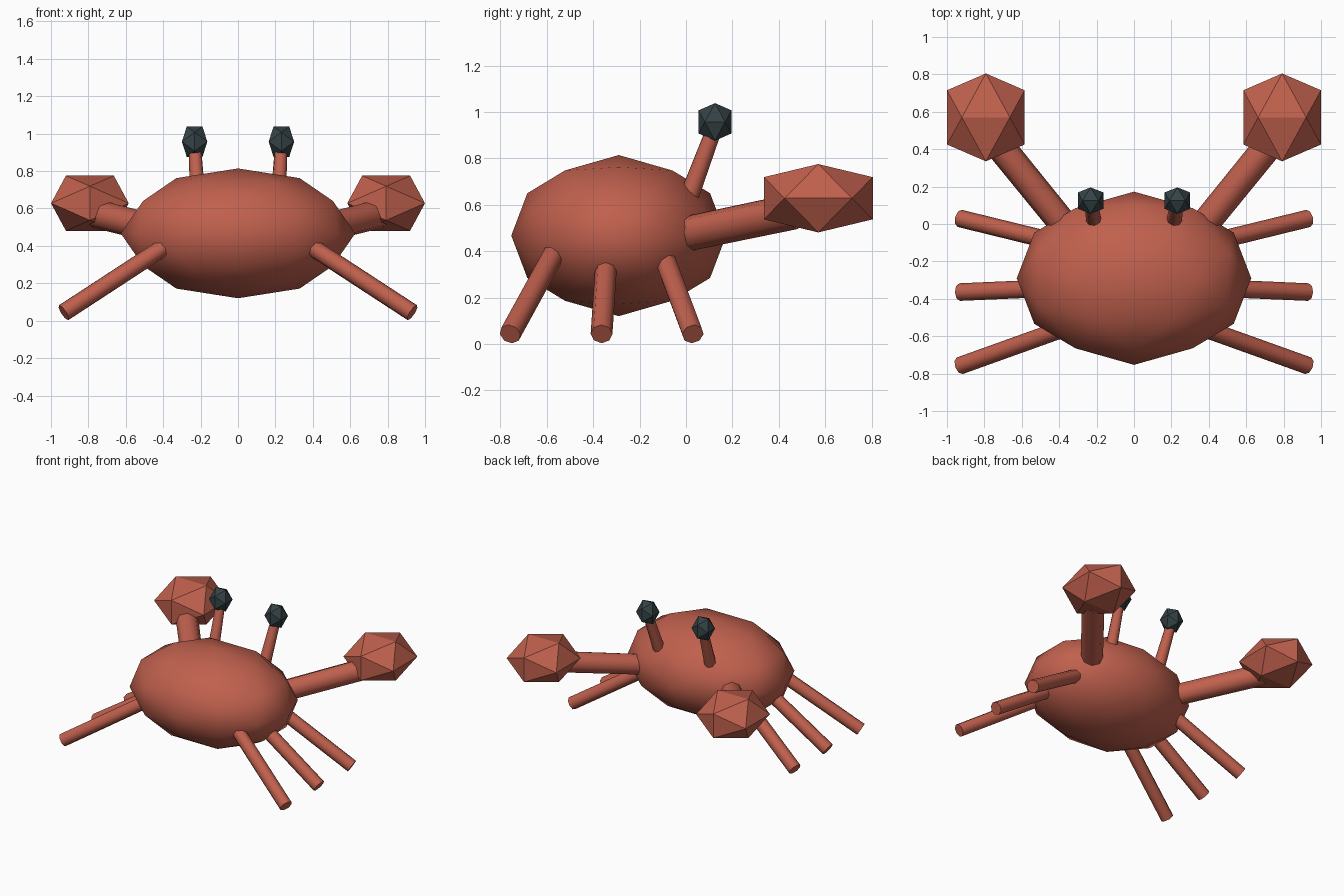
import bpy, bmesh, math
from mathutils import Vector

if "Cube" in bpy.data.objects:
    bpy.data.objects.remove(bpy.data.objects["Cube"])


def material(name, rgb):
    m = bpy.data.materials.new(name)
    m.diffuse_color = (*rgb, 1)
    m.use_nodes = True
    m.node_tree.nodes["Principled BSDF"].inputs["Base Color"].default_value = m.diffuse_color
    return m


SHELL = material("shell_red", (0.53, 0.118, 0.075))
DARK = material("eye_dark", (0.035, 0.055, 0.06))


def finish(bm, name, mat, smooth_angle=None):
    bmesh.ops.recalc_face_normals(bm, faces=bm.faces)
    me = bpy.data.meshes.new(name)
    bm.to_mesh(me)
    bm.free()
    me.materials.append(mat)
    ob = bpy.data.objects.new(name, me)
    bpy.context.collection.objects.link(ob)
    if smooth_angle:
        bpy.ops.object.select_all(action='DESELECT')
        ob.select_set(True)
        bpy.context.view_layer.objects.active = ob
        bpy.ops.object.shade_smooth_by_angle(angle=math.radians(smooth_angle))
    return ob


def ico(name, centre, radii, mat, detail=0, smooth_angle=None):
    """Icosahedron aligned to its two-fold axes, optionally subdivided, then stretched."""
    bm = bmesh.new()
    g = (1 + math.sqrt(5)) / 2
    for a in (-1, 1):
        for b in (-g, g):
            for co in ((a, 0, b), (0, b, a), (b, a, 0)):
                bm.verts.new(co)
    bmesh.ops.convex_hull(bm, input=bm.verts)
    for _ in range(detail):
        bmesh.ops.subdivide_edges(bm, edges=bm.edges[:], cuts=1, use_grid_fill=True)
    for v in bm.verts:
        n = v.co.normalized()
        v.co = Vector(centre) + Vector(n[i] * radii[i] for i in range(3))
    return finish(bm, name, mat, smooth_angle)


def rod(name, start, end, r1, r2, mat=SHELL, sides=8):
    """Capped rod between two points."""
    p, q = Vector(start), Vector(end)
    bm = bmesh.new()
    bmesh.ops.create_cone(bm, cap_ends=True, segments=sides, radius1=r1,
                          radius2=r2, depth=(q - p).length)
    rot = (q - p).to_track_quat('Z', 'Y')
    for v in bm.verts:
        v.co = rot @ v.co + (p + q) / 2
    return finish(bm, name, mat, 50)


# Shell
ico("body", (0, -0.29, 0.467), (0.627, 0.463, 0.347), SHELL, detail=1, smooth_angle=80)

for side, s in (("left", -1), ("right", 1)):
    # Arm and claw
    rod(f"{side}_arm", (s * 0.37, -0.01, 0.472), (s * 0.76, 0.47, 0.572), 0.076, 0.078)
    ico(f"{side}_claw", (s * 0.792, 0.57, 0.628), (0.244, 0.276, 0.173), SHELL)

    # Eye on its stalk
    rod(f"{side}_eye_stalk", (s * 0.212, 0.0, 0.60), (s * 0.231, 0.123, 0.93), 0.043, 0.034)
    ico(f"{side}_eye", (s * 0.232, 0.125, 0.957), (0.08, 0.083, 0.095), DARK)

    # Three splayed legs
    for part, y0, y1 in (("front", -0.104, 0.03), ("middle", -0.34, -0.364), ("rear", -0.562, -0.758)):
        rod(f"{side}_{part}_leg", (s * 0.385, y0, 0.40), (s * 0.932, y1, 0.043), 0.047, 0.047)
